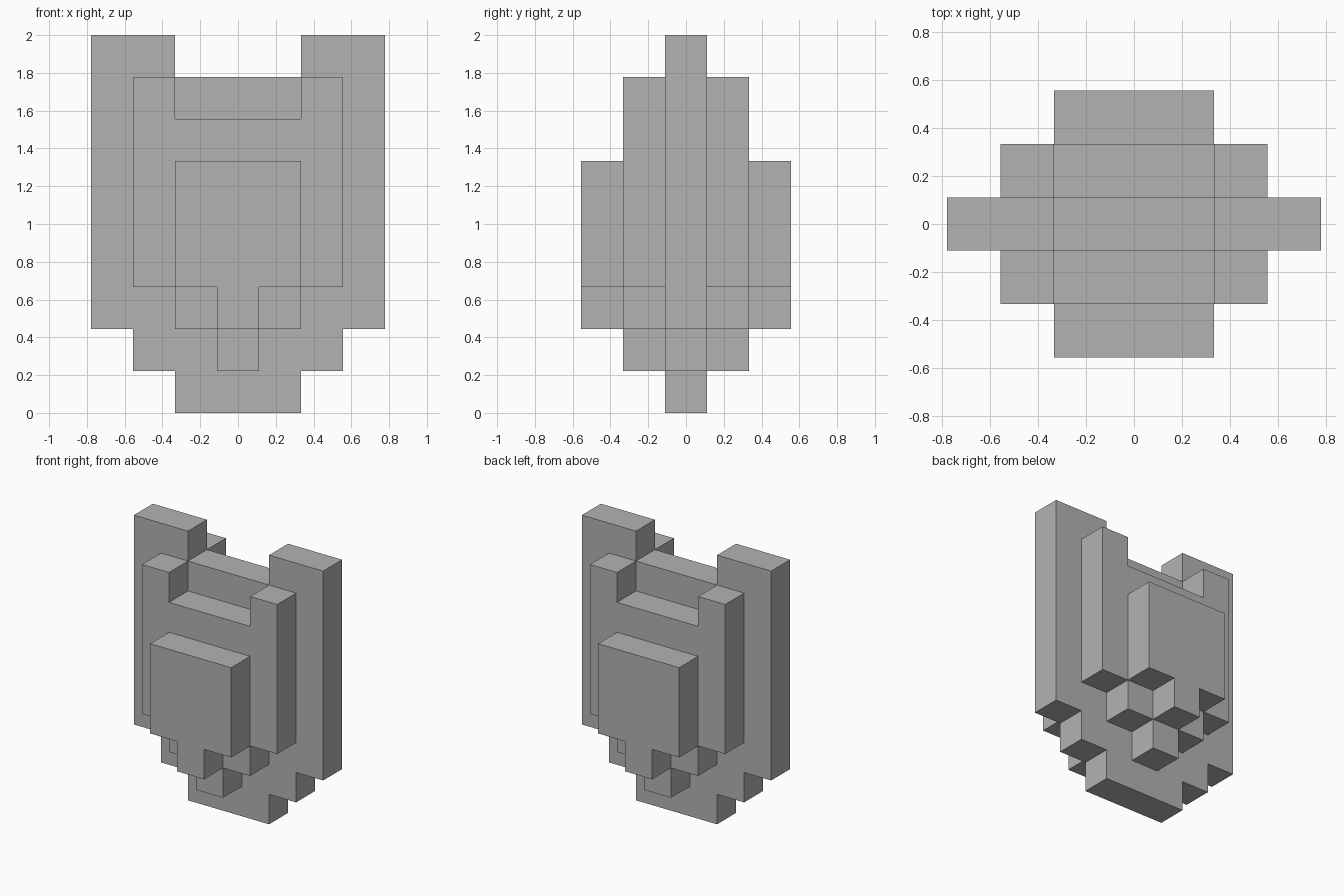
import bpy
import bmesh

U = 2 / 9  # one block

cube = bpy.data.objects.get("Cube")
if cube:
    bpy.data.objects.remove(cube, do_unlink=True)

grey = bpy.data.materials.new("plain grey")
grey.use_nodes = True
colour = (0.45, 0.45, 0.45, 1)
grey.diffuse_color = colour
grey.node_tree.nodes["Principled BSDF"].inputs["Base Color"].default_value = colour


def plate(name, half_outline, half_depth):
    """Mirror a right-hand outline (in blocks) across x = 0 and extrude it along y."""
    outline = half_outline + [(-x, z) for x, z in reversed(half_outline)]
    bm = bmesh.new()
    verts = [bm.verts.new((x * U, -half_depth * U, z * U)) for x, z in outline]
    face = bm.faces.new(verts)
    result = bmesh.ops.extrude_face_region(bm, geom=[face])
    moved = [v for v in result["geom"] if isinstance(v, bmesh.types.BMVert)]
    bmesh.ops.translate(bm, verts=moved, vec=(0, 2 * half_depth * U, 0))
    bmesh.ops.recalc_face_normals(bm, faces=bm.faces)
    mesh = bpy.data.meshes.new(name)
    bm.to_mesh(mesh)
    bm.free()
    mesh.materials.append(grey)
    obj = bpy.data.objects.new(name, mesh)
    bpy.context.collection.objects.link(obj)
    return obj


# Tall core with two horns and a stepped foot
plate("core_plate", [(1.5, 0), (1.5, 1), (2.5, 1), (2.5, 2), (3.5, 2),
                     (3.5, 9), (1.5, 9), (1.5, 8)], 0.5)

# Middle layer, notched at the top, standing out front and back
plate("middle_plate", [(0.5, 1), (0.5, 2), (1.5, 2), (1.5, 3), (2.5, 3),
                       (2.5, 8), (1.5, 8), (1.5, 7)], 1.5)

# Outer pads with a small tab below
plate("outer_pad", [(0.5, 2), (0.5, 3), (1.5, 3), (1.5, 6)], 2.5)
